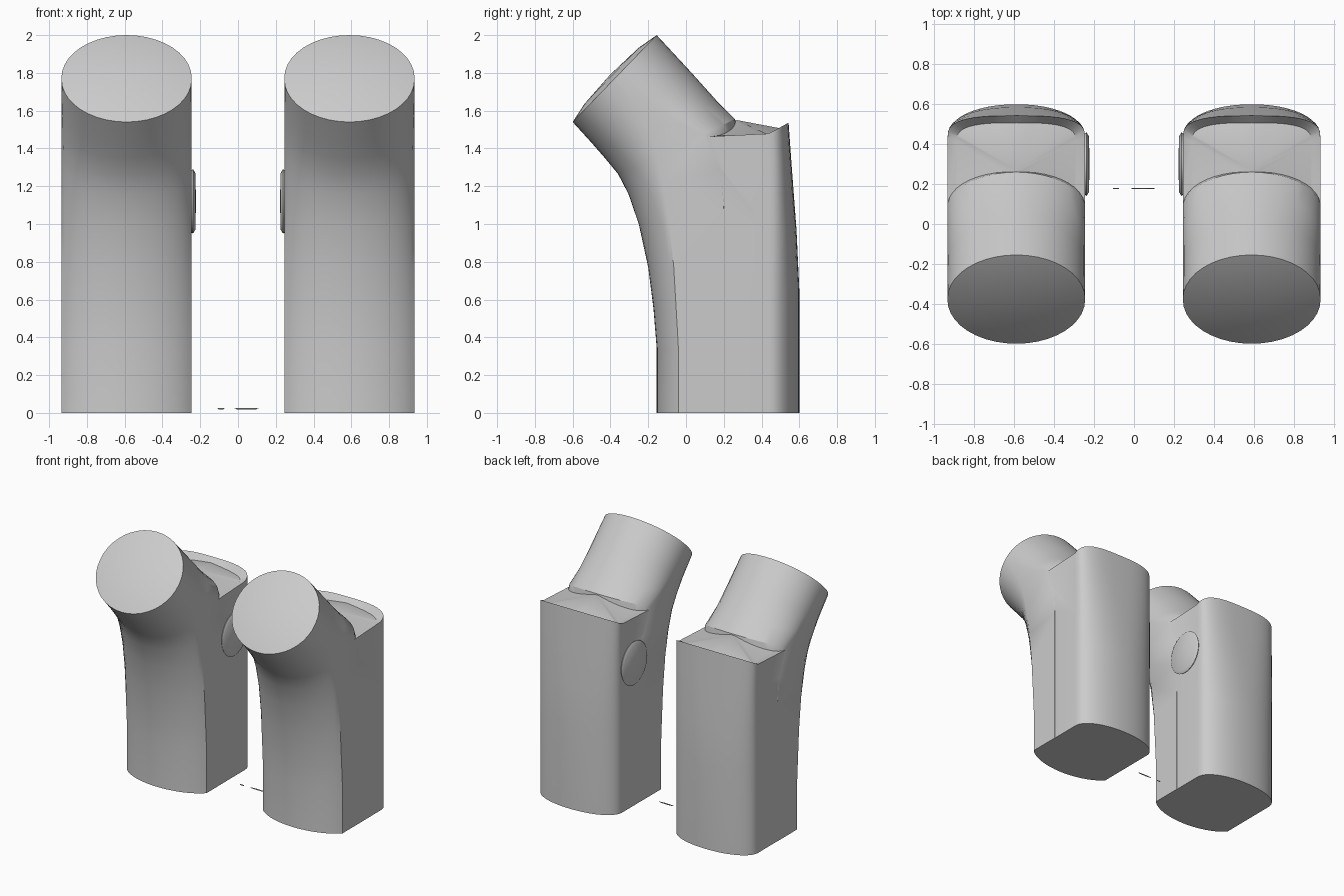
import bpy, bmesh
from math import sin, cos, radians, pi
from mathutils import Vector

if "Cube" in bpy.data.objects:
    bpy.data.objects.remove(bpy.data.objects["Cube"])

CX = 0.59      # distance of each post from the centre plane
W = 0.345      # half width of a post


def make_object(name, bm, mirrored=True):
    bmesh.ops.recalc_face_normals(bm, faces=bm.faces)
    me = bpy.data.meshes.new(name)
    bm.to_mesh(me)
    bm.free()
    ob = bpy.data.objects.new(name, me)
    bpy.context.collection.objects.link(ob)
    if mirrored:
        ob.modifiers.new("mirror", 'MIRROR').use_mirror_merge = False
    return ob


def loft(rings, start, end):
    """Skin closed rings of points; start/end are the cap centre points."""
    bm = bmesh.new()
    vs = [[bm.verts.new(p) for p in r] for r in rings]
    n = len(vs[0])
    for a, b in zip(vs, vs[1:]):
        for i in range(n):
            j = (i + 1) % n
            bm.faces.new((a[i], a[j], b[j], b[i]))
    for ring, c in ((vs[0], start), (vs[-1], end)):
        v = bm.verts.new(c)
        for i in range(n):
            bm.faces.new((ring[i], ring[(i + 1) % n], v))
    return bm


def smooth(ob, angle=30):
    bpy.ops.object.select_all(action='DESELECT')
    ob.select_set(True)
    bpy.context.view_layer.objects.active = ob
    bpy.ops.object.shade_smooth_by_angle(angle=radians(angle))


# Forward-leaning arm: front (y, z), back (y, z), front/back bulge, arc angle
stations = [
    ((-.155, 0), (.30, 0), .115, .10, 62),
    ((-.155, .34), (.30, .34), .115, .10, 62),
    ((-.172, .55), (.30, .56), .12, .10, 63),
    ((-.20, .77), (.30, .80), .135, .10, 66),
    ((-.25, 1.00), (.30, 1.08), .16, .10, 71),
    ((-.305, 1.16), (.30, 1.32), .19, .12, 76),
    ((-.36, 1.265), (.26, 1.555), .23, .18, 81),
    ((-.43, 1.35), (.16, 1.655), .27, .24, 85),
    ((-.50, 1.43), (.03, 1.80), .30, .28, 88),
    ((-.60, 1.54), (-.155, 2.0), .315, .315, 90),
]


def arm_ring(front, back, df, db, arc, n=20):
    f, b = Vector((0, *front)), Vector((0, *back))
    u = (b - f).normalized()
    A = radians(arc)
    pts = []
    for base, d, s in ((f, df, 1), (b, db, -1)):
        for i in range(n + 1):
            t = A * (2 * i / n - 1) * 0.9999
            drop = d * (1 - (cos(t) - cos(A)) / (1 - cos(A)))
            p = base + u * s * drop
            p.x = CX + s * (W * sin(t) / sin(A))
            pts.append(p)
    return pts


rings = [arm_ring(*s) for s in stations]
face_c = Vector((CX, -.3775, 1.77))
out = Vector((0, -.72, .69))
rings.append([face_c + (p - face_c) * .65 + out * .022 for p in rings[-1]])
arm = loft(rings, (CX, .1, 0), face_c + out * .032)
post = make_object("leaning_post", arm, False)


# Upright rear block: rounded back that becomes squarer toward the top
def block_ring(back, depth, power, z, n=24):
    pts = [Vector((CX - W + .001, .06, z)), Vector((CX + W - .001, .06, z))]
    for i in range(n + 1):
        t = pi * i / n
        c, s = cos(t), max(sin(t), 0)
        x = (W - .001) * (1 if c > 0 else -1) * abs(c) ** (2 / power)
        pts.append(Vector((CX + x, back - depth + depth * s ** (2 / power), z)))
    return pts


rings = [block_ring(.60, .16, 2.1, 0), block_ring(.60, .16, 2.1, .65),
         block_ring(.585, .145, 2.3, .97), block_ring(.56, .125, 2.7, 1.3),
         block_ring(.543, .11, 3.0, 1.5)]
for p in rings[-1]:          # rim rises toward the back
    p.z = 1.46 + max(0, p.y - .25) * .1 + max(0, p.y - .44) * .46
top_c = Vector((CX, .27, 1.55))
inner = [top_c + (p - top_c) * .87 for p in rings[-1]]
for p in inner:
    p.z = 1.505 - .04 * abs(p.x - CX) / W
rings.append(inner)
block = make_object("rear_block", loft(rings, (CX, .3, 0), top_c), False)

# Join arm and block into one skin, then mirror to the other side
mod = post.modifiers.new("join", 'BOOLEAN')
mod.operation, mod.solver, mod.object = 'UNION', 'EXACT', block
bpy.ops.object.select_all(action='DESELECT')
post.select_set(True)
bpy.context.view_layer.objects.active = post
bpy.ops.object.modifier_apply(modifier="join")
bpy.data.objects.remove(block)
smooth(post)
post.modifiers.new("mirror", 'MIRROR').use_mirror_merge = False


# Thin oval pads on the facing inner sides
def oval(x, ry, rz, n=32):
    return [Vector((x, .30 + ry * cos(2 * pi * i / n), 1.12 + rz * sin(2 * pi * i / n)))
            for i in range(n)]


pad = make_object("side_pad", loft([oval(.25, .15, .165), oval(.238, .16, .17),
                                    oval(.226, .14, .15)],
                                   (.25, .30, 1.12), (.222, .30, 1.12)))
smooth(pad, 40)

# Small slivers lying between the posts
for i, (x, length) in enumerate(((.045, .13), (-.09, .035))):
    bm = bmesh.new()
    bmesh.ops.create_uvsphere(bm, u_segments=12, v_segments=6, radius=1)
    for v in bm.verts:
        v.co = Vector((x + v.co.x * length / 2, .178 + v.co.y * .003, .022 + v.co.z * .005))
    make_object("floor_sliver_%d" % (i + 1), bm, False)
